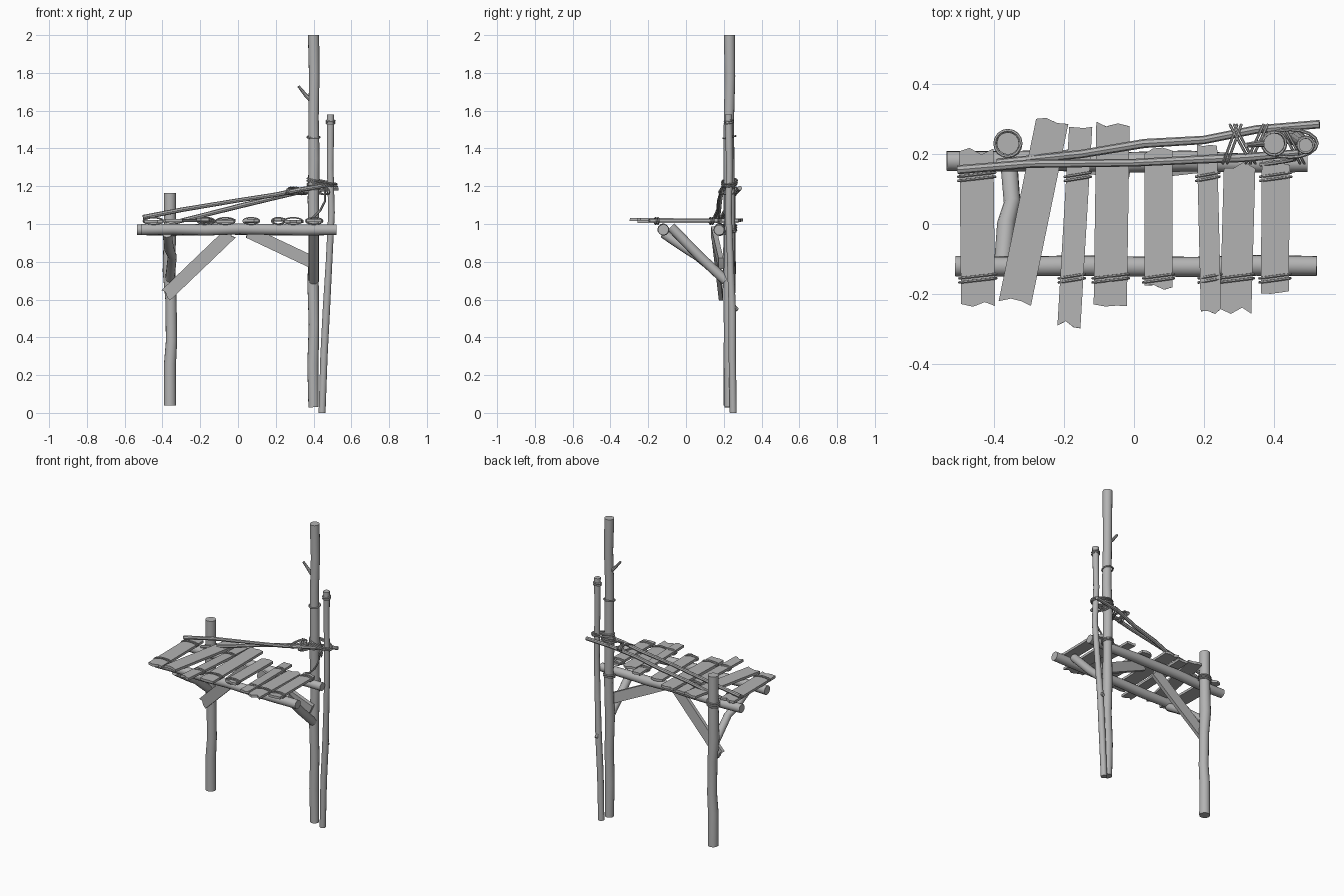
import bpy, bmesh, math, random
from mathutils import Vector

random.seed(4)
cube = bpy.data.objects.get("Cube")
if cube:
    bpy.data.objects.remove(cube)

wood = bpy.data.materials.new("weathered grey")
wood.use_nodes = True
GREY = (0.45, 0.45, 0.45, 1)
wood.diffuse_color = GREY
wood.node_tree.nodes["Principled BSDF"].inputs["Base Color"].default_value = GREY
parts = []


def finish(name, bm):
    bmesh.ops.recalc_face_normals(bm, faces=bm.faces)
    mesh = bpy.data.meshes.new(name)
    bm.to_mesh(mesh)
    bm.free()
    mesh.materials.append(wood)
    obj = bpy.data.objects.new(name, mesh)
    bpy.context.collection.objects.link(obj)
    parts.append(obj)
    return obj


def tube(name, points, radii, sides=12, closed=False):
    """Sweep a round section along a path; radii is one number or one per point."""
    pts = [Vector(p) for p in points]
    n = len(pts)
    if not isinstance(radii, (list, tuple)):
        radii = [radii] * n
    bm = bmesh.new()
    rings = []
    side = None
    for i, p in enumerate(pts):
        if closed:
            t = pts[(i + 1) % n] - pts[i - 1]
        else:
            t = pts[min(i + 1, n - 1)] - pts[max(i - 1, 0)]
        t.normalize()
        if side is None:
            side = t.orthogonal()
        side = (side - t * side.dot(t)).normalized()
        up = t.cross(side)
        ring = []
        for k in range(sides):
            a = math.tau * k / sides
            ring.append(bm.verts.new(p + (side * math.cos(a) + up * math.sin(a)) * radii[i]))
        rings.append(ring)
    pairs = list(zip(rings, rings[1:])) + ([(rings[-1], rings[0])] if closed else [])
    for a, b in pairs:
        for k in range(sides):
            j = (k + 1) % sides
            bm.faces.new((a[k], a[j], b[j], b[k]))
    if not closed:
        bm.faces.new(rings[0])
        bm.faces.new(rings[-1])
    return finish(name, bm)


def log(name, start, end, radius, steps=7, wobble=0.004):
    """Straight log with slight natural irregularity."""
    a, b = Vector(start), Vector(end)
    pts, radii = [], []
    for i in range(steps):
        w = wobble if 0 < i < steps - 1 else 0
        pts.append(a.lerp(b, i / (steps - 1)) + Vector([random.uniform(-w, w) for _ in range(3)]))
        radii.append(radius * random.uniform(0.93, 1.05))
    return tube(name, pts, radii, 14)


def board(name, start, end, width, thick, normal=(0, 0, 1), rough=0.012):
    """Sawn board with ragged ends."""
    a, b = Vector(start), Vector(end)
    along = (b - a).normalized()
    up = Vector(normal)
    up = (up - along * up.dot(along)).normalized()
    across = along.cross(up)
    outline = []
    for base, sign in ((a, 1), (b, -1)):
        for s in (-0.5, -0.15, 0.2, 0.5):
            outline.append(base + across * width * s * sign
                           + along * sign * random.uniform(0, rough))
    bm = bmesh.new()
    face = bm.faces.new([bm.verts.new(p - up * thick / 2) for p in outline])
    new = bmesh.ops.extrude_face_region(bm, geom=[face])["geom"]
    bmesh.ops.translate(bm, verts=[v for v in new if isinstance(v, bmesh.types.BMVert)],
                        vec=up * thick)
    return finish(name, bm)


def lashing(name, centre, u, v, turns=2, gap=(0, 0, 0.012), r=0.005):
    """Rope loops; u and v are the half axes of each loop."""
    c, u, v, gap = Vector(centre), Vector(u), Vector(v), Vector(gap)
    for t in range(turns):
        o = c + gap * (t - (turns - 1) / 2)
        tube(name, [o + u * math.cos(math.tau * k / 16) + v * math.sin(math.tau * k / 16)
                    for k in range(16)], r, 6, True)


# Upright posts
log("tall_post", (0.4, 0.23, 0.03), (0.4, 0.23, 2.0), 0.029, 10)
tube("short_post", [(-0.36, 0.23, 0.04), (-0.36, 0.23, 0.26), (-0.352, 0.23, 0.38),
                    (-0.355, 0.23, 0.6), (-0.365, 0.23, 0.75), (-0.36, 0.23, 1.0),
                    (-0.36, 0.23, 1.165)], [0.033, 0.032, 0.03, 0.03, 0.034, 0.032, 0.032], 14)
tube("thin_pole", [(0.445, 0.25, 0), (0.455, 0.245, 0.3), (0.468, 0.245, 0.55),
                   (0.482, 0.235, 0.8), (0.495, 0.225, 1.06), (0.488, 0.23, 1.3),
                   (0.49, 0.225, 1.58)], [0.019, 0.02, 0.02, 0.018, 0.018, 0.018, 0.02])
tube("twig", [(0.39, 0.23, 1.65), (0.36, 0.23, 1.68), (0.32, 0.225, 1.73)], [0.012, 0.01, 0.007], 8)
tube("pole_knot", [(0.468, 0.25, 0.56), (0.468, 0.275, 0.545)], [0.015, 0.009], 8)

# Platform beams
log("front_beam", (-0.51, -0.12, 0.97), (0.522, -0.12, 0.97), 0.03)
log("back_beam", (-0.535, 0.18, 0.97), (0.495, 0.175, 0.968), 0.029)

# Braces to the front beam and to the back beam
tube("left_round_brace", [(-0.36, 0.21, 0.71), (-0.348, 0.06, 0.83), (-0.365, 0, 0.87),
                          (-0.375, -0.12, 0.95)], [0.025, 0.024, 0.026, 0.025])
tube("right_round_brace", [(0.4, 0.21, 0.7), (0.4, 0.07, 0.83), (0.4, -0.08, 0.985)], 0.026)
board("left_flat_brace", (-0.385, 0.185, 0.62), (-0.03, 0.145, 0.96), 0.07, 0.022, (0, 1, 0), 0.02)
board("right_flat_brace", (0.41, 0.185, 0.79), (0.05, 0.145, 0.96), 0.065, 0.026, (0, 1, 0))

# Deck boards: back x, back y, front x, front y, width
deck = [(-0.45, 0.22, -0.445, -0.245, 0.097), (-0.232, 0.3, -0.342, -0.235, 0.093),
        (-0.152, 0.28, -0.186, -0.297, 0.066), (-0.06, 0.3, -0.068, -0.25, 0.095),
        (0.07, 0.22, 0.07, -0.195, 0.08), (0.208, 0.24, 0.22, -0.263, 0.058),
        (0.302, 0.18, 0.29, -0.258, 0.09), (0.405, 0.19, 0.402, -0.212, 0.08)]
for i, (bx, by, fx, fy, w) in enumerate(deck):
    lift = 1.012 + 0.008 * (i % 2)
    board("deck_board", (bx, by, lift), (fx, fy, 1.012 + 0.006 * (i % 3)), w, 0.016, rough=0.022)
    # Rope ties over the board and under the beam
    for beam_y, tied in ((-0.155, i in (0, 2, 3, 4, 5, 6, 7)), (0.135, i in (0, 2, 5, 7))):
        if tied:
            t = (beam_y - by) / (fy - by)
            lashing("deck_tie", (bx + (fx - bx) * t, beam_y, 1.016), (w / 2 + 0.004, 0.006, 0),
                    (0, 0, 0.017), 2, (0, 0.012, 0), 0.004)

# Sloping rails
tube("front_rail", [(-0.503, 0.155, 1.035), (-0.3, 0.172, 1.075), (0, 0.175, 1.125),
                    (0.2, 0.185, 1.155), (0.32, 0.19, 1.18), (0.47, 0.203, 1.205)],
     [0.013, 0.012, 0.011, 0.012, 0.013, 0.01], 8)
tube("back_rail", [(-0.39, 0.175, 0.995), (-0.15, 0.2, 1.055), (0.03, 0.23, 1.1),
                   (0.2, 0.24, 1.14), (0.35, 0.27, 1.175), (0.53, 0.285, 1.19)],
     [0.011, 0.012, 0.013, 0.012, 0.012, 0.012], 8)

# Rope lashings at the posts and rails
for z, turns in ((1.2, 3), (1.46, 1), (0.96, 2)):
    lashing("tall_post_rope", (0.4, 0.23, z), (0.033, 0, 0), (0, 0.033, 0.006), turns)
lashing("short_post_rope", (-0.36, 0.23, 0.98), (0.037, 0, 0.006), (0, 0.037, 0), 3)
lashing("pole_top_rope", (0.49, 0.226, 1.54), (0.022, 0, 0), (0, 0.022, 0.004), 2)
lashing("pole_joining_rope", (0.445, 0.23, 1.22), (0.078, 0, -0.015), (0, 0.04, 0.004), 2)
for x, dx in ((0.28, 0.02), (0.31, -0.03), (0.35, 0.025), (0.45, -0.03)):
    lashing("rail_tie", (x, 0.228, 1.175), (dx, 0.055, 0.006), (0, 0, 0.018), 2, (0.012, 0, 0), 0.004)
tube("hanging_rope", [(0.46, 0.195, 1.18), (0.46, 0.185, 1.12), (0.435, 0.18, 1.07),
                      (0.4, 0.175, 1.035), (0.36, 0.17, 1.02)], 0.006, 6)

# Smooth the round parts, keep the sharp edges
bpy.ops.object.select_all(action='DESELECT')
for obj in parts:
    obj.select_set(True)
bpy.context.view_layer.objects.active = parts[0]
bpy.ops.object.shade_smooth_by_angle(angle=math.radians(40))
